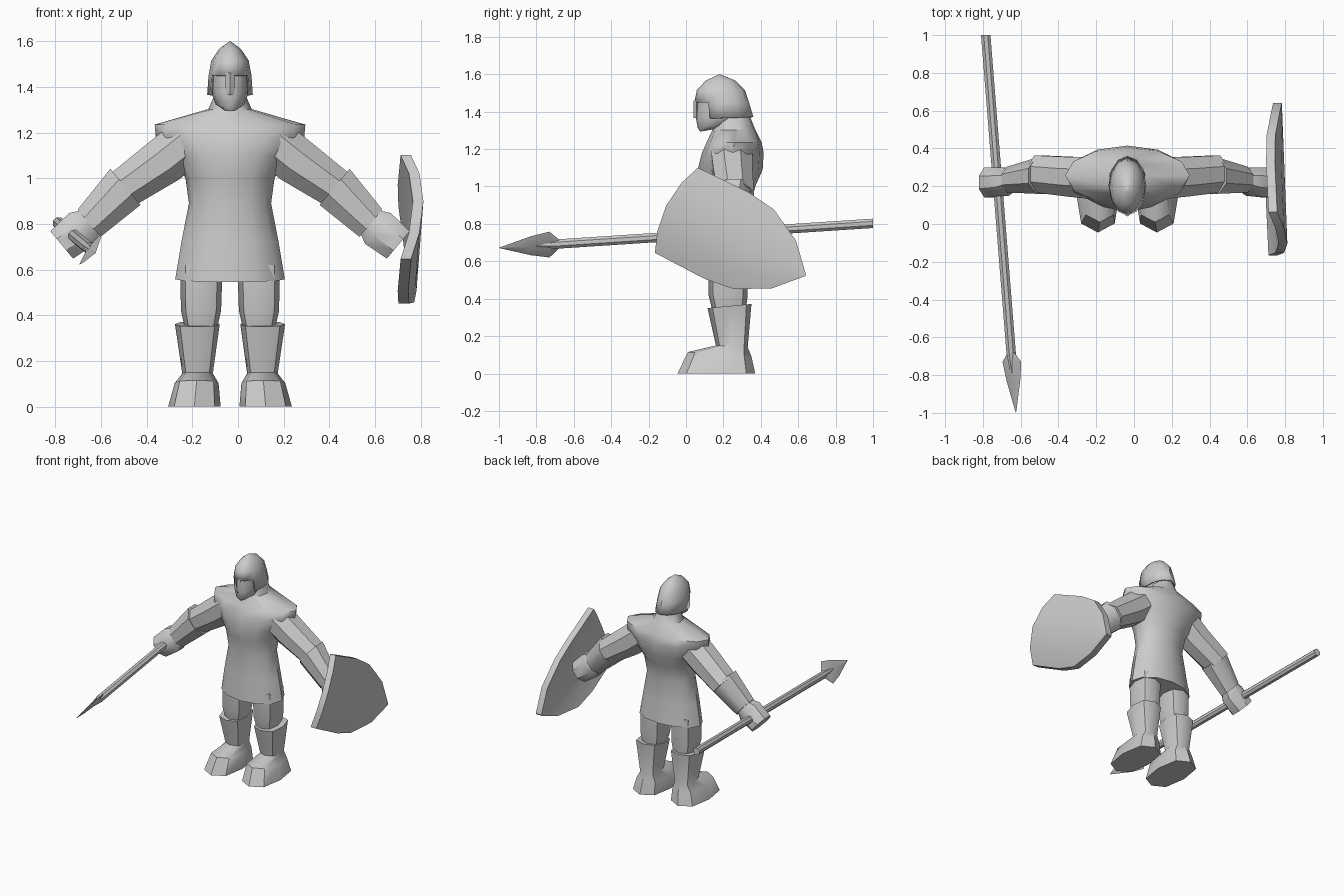
import bpy, bmesh, math
from mathutils import Vector

if "Cube" in bpy.data.objects:
    bpy.data.objects.remove(bpy.data.objects["Cube"])

CX = -0.035  # body centre line
grey = bpy.data.materials.new("plain grey")
grey.diffuse_color = (0.6, 0.6, 0.6, 1)
grey.use_nodes = True
grey.node_tree.nodes["Principled BSDF"].inputs["Base Color"].default_value = grey.diffuse_color


def finish(name, bm, angle=42):
    bmesh.ops.recalc_face_normals(bm, faces=bm.faces)
    me = bpy.data.meshes.new(name)
    bm.to_mesh(me)
    bm.free()
    ob = bpy.data.objects.new(name, me)
    bpy.context.collection.objects.link(ob)
    me.materials.append(grey)
    bpy.ops.object.select_all(action='DESELECT')
    ob.select_set(True)
    bpy.context.view_layer.objects.active = ob
    bpy.ops.object.shade_smooth_by_angle(angle=math.radians(angle))
    return ob


def loft(name, rings, caps=(True, True), skip=None, angle=42):
    """Skin closed rings; skip(ring, side) leaves faces out."""
    bm = bmesh.new()
    vs = [[bm.verts.new(p) for p in r] for r in rings]
    n = len(vs[0])
    for i in range(len(vs) - 1):
        for j in range(n):
            if skip and skip(i, j):
                continue
            k = (j + 1) % n
            bm.faces.new((vs[i][j], vs[i][k], vs[i + 1][k], vs[i + 1][j]))
    if caps[0]:
        bm.faces.new(vs[0])
    if caps[1]:
        bm.faces.new(vs[-1])
    return finish(name, bm, angle)


def flat_ring(cx, hx, y0, y1, z0, z1=None, n=12, e=1.0):
    """Level or tilted oval; first point at the front, z0 front, z1 back."""
    z1 = z0 if z1 is None else z1
    pts = []
    for j in range(n):
        a = 2 * math.pi * j / n
        s, c = math.sin(a), -math.cos(a)
        s = math.copysign(abs(s) ** e, s) if abs(s) > 1e-6 else 0
        c = math.copysign(abs(c) ** e, c) if abs(c) > 1e-6 else 0
        t = (c + 1) / 2
        pts.append(Vector((cx + hx * s, y0 + (y1 - y0) * t, z0 + (z1 - z0) * t)))
    return pts


def cross_ring(c, u, v, hu, hv, n=8, turn=0.5):
    c, u, v = Vector(c), Vector(u).normalized(), Vector(v).normalized()
    k = 1 / math.cos(math.pi / n) if turn else 1
    return [c + u * hu * k * math.cos(2 * math.pi * (j + turn) / n)
            + v * hv * k * math.sin(2 * math.pi * (j + turn) / n) for j in range(n)]


# Tunic with shoulder ledge and neck: half width, front y, back y, front z, back z
tunic = [(0.24, 0.08, 0.37, 0.545, 0.57), (0.213, 0.09, 0.355, 0.72, 0.72),
         (0.18, 0.10, 0.345, 0.89, 0.89), (0.195, 0.08, 0.37, 1.0, 1.0),
         (0.25, 0.065, 0.41, 1.1, 1.09), (0.325, 0.085, 0.415, 1.18, 1.18),
         (0.33, 0.11, 0.405, 1.235, 1.235), (0.095, 0.14, 0.37, 1.3, 1.305),
         (0.065, 0.15, 0.34, 1.36, 1.38)]
loft("tunic", [flat_ring(CX, *r) for r in tunic])

# Head
face = [(0.03, 0.075, 0.17, 1.293, 1.31), (0.062, 0.062, 0.23, 1.315, 1.33),
        (0.08, 0.052, 0.28, 1.37, 1.37), (0.083, 0.06, 0.3, 1.47, 1.47)]
loft("head", [flat_ring(CX, *r) for r in face])

# Helmet, open in front of the eyes
shell = [(0.1, 0.05, 0.36, 1.36, 1.372), (0.094, 0.045, 0.337, 1.45, 1.45),
         (0.082, 0.058, 0.315, 1.515, 1.515), (0.048, 0.105, 0.265, 1.566, 1.566),
         (0.002, 0.178, 0.182, 1.6, 1.6)]
helmet = loft("helmet", [flat_ring(CX, *r) for r in shell], (False, True),
              lambda i, j: i == 0 and j in (0, 1, 10, 11))
solid = helmet.modifiers.new("thickness", 'SOLIDIFY')
solid.thickness = 0.01

# Nose guard
loft("nose_guard", [flat_ring(CX, w, 0.04, 0.07, z, n=4, e=0.6)
                    for w, z in ((0.016, 1.365), (0.021, 1.385), (0.021, 1.46))])

# Limbs, mirrored about the centre line
for s, side in ((-1, "right"), (1, "left")):
    def arm_ring(x, y, z, hu, hv):
        return cross_ring((CX + s * x, y, z), (s * 0.64, 0, 0.77), (0, 1, 0), hu, hv)

    loft(side + "_upper_arm", [arm_ring(0.19, 0.245, 1.155, 0.105, 0.11),
                               arm_ring(0.29, 0.25, 1.075, 0.105, 0.105),
                               arm_ring(0.47, 0.265, 0.95, 0.088, 0.098)])
    loft(side + "_forearm", [arm_ring(0.458, 0.255, 0.962, 0.103, 0.095),
                             arm_ring(0.617, 0.235, 0.803, 0.078, 0.068)])
    loft(side + "_hand", [arm_ring(0.605, 0.235, 0.815, 0.06, 0.055),
                          arm_ring(0.648, 0.225, 0.78, 0.088, 0.075),
                          arm_ring(0.737, 0.22, 0.708, 0.078, 0.08)])

    # Leg: centre offset, half width, front y, back y, z
    leg = [(0.127, 0.07, 0.14, 0.32, 0.34), (0.127, 0.088, 0.12, 0.33, 0.42),
           (0.125, 0.093, 0.12, 0.33, 0.62)]
    loft(side + "_leg", [flat_ring(CX + s * o, *r, n=8, e=0.8) for o, *r in leg])

    # Boot: centre offset, half width, front y, back y, front z, back z
    boot = [(0.156, 0.115, -0.045, 0.37, 0.0, 0.0), (0.146, 0.096, 0.01, 0.35, 0.115, 0.09),
            (0.142, 0.067, 0.16, 0.33, 0.15, 0.14), (0.143, 0.098, 0.115, 0.35, 0.35, 0.372)]
    loft(side + "_boot", [flat_ring(CX + s * o, *r, n=8, e=0.75) for o, *r in boot])

# Spear shaft, tapering into the blade
butt, tip = Vector((-0.785, 1.0, 0.803)), Vector((-0.625, -1.0, 0.672))


def on_spear(y):
    return butt.lerp(tip, (1 - y) / 2)


loft("spear_shaft", [cross_ring(on_spear(y), (1, 0, 0), (0, 0, 1), r, r)
                     for y, r in ((1, 0.025), (-0.68, 0.025), (-0.87, 0.004))])

# Spear blade, a flat diagonal leaf
loft("spear_blade", [cross_ring(on_spear(y), (0.58, 0, 0.81), (0.81, 0, -0.58), w, t, 4, 0)
                     for y, w, t in ((-0.68, 0.03, 0.01), (-0.73, 0.085, 0.013),
                                     (-0.83, 0.062, 0.012), (-1, 0.001, 0.001))], angle=20)

# Shield: bowed plate, long axis sloping down to the rear; rows of length, half width
along, across = Vector((0, 0.893, -0.45)), Vector((0, 0.45, 0.893))
rows = [(0, 0.255), (0.36, 0.26), (0.525, 0.238), (0.705, 0.142), (0.834, 0.004)]
bm = bmesh.new()
grid = []
for i, (t, half) in enumerate(rows):
    line = []
    for f in (-1, -0.57, 0, 0.57, 1):
        n = f * half
        tt = t + (0.06 * f * f if i == 0 else 0)
        p = Vector((0.812 - 0.035 * tt - 0.05 * (n / 0.25) ** 2, -0.105, 0.9))
        line.append(bm.verts.new(p + along * tt + across * n))
    grid.append(line)
for a, b in zip(grid, grid[1:]):
    for j in range(4):
        bm.faces.new((a[j], a[j + 1], b[j + 1], b[j]))
base = list(bm.faces)
back = bmesh.ops.extrude_face_region(bm, geom=base)["geom"]
bmesh.ops.translate(bm, vec=(-0.046, 0, 0),
                    verts=[g for g in back if isinstance(g, bmesh.types.BMVert)])
finish("shield", bm)
